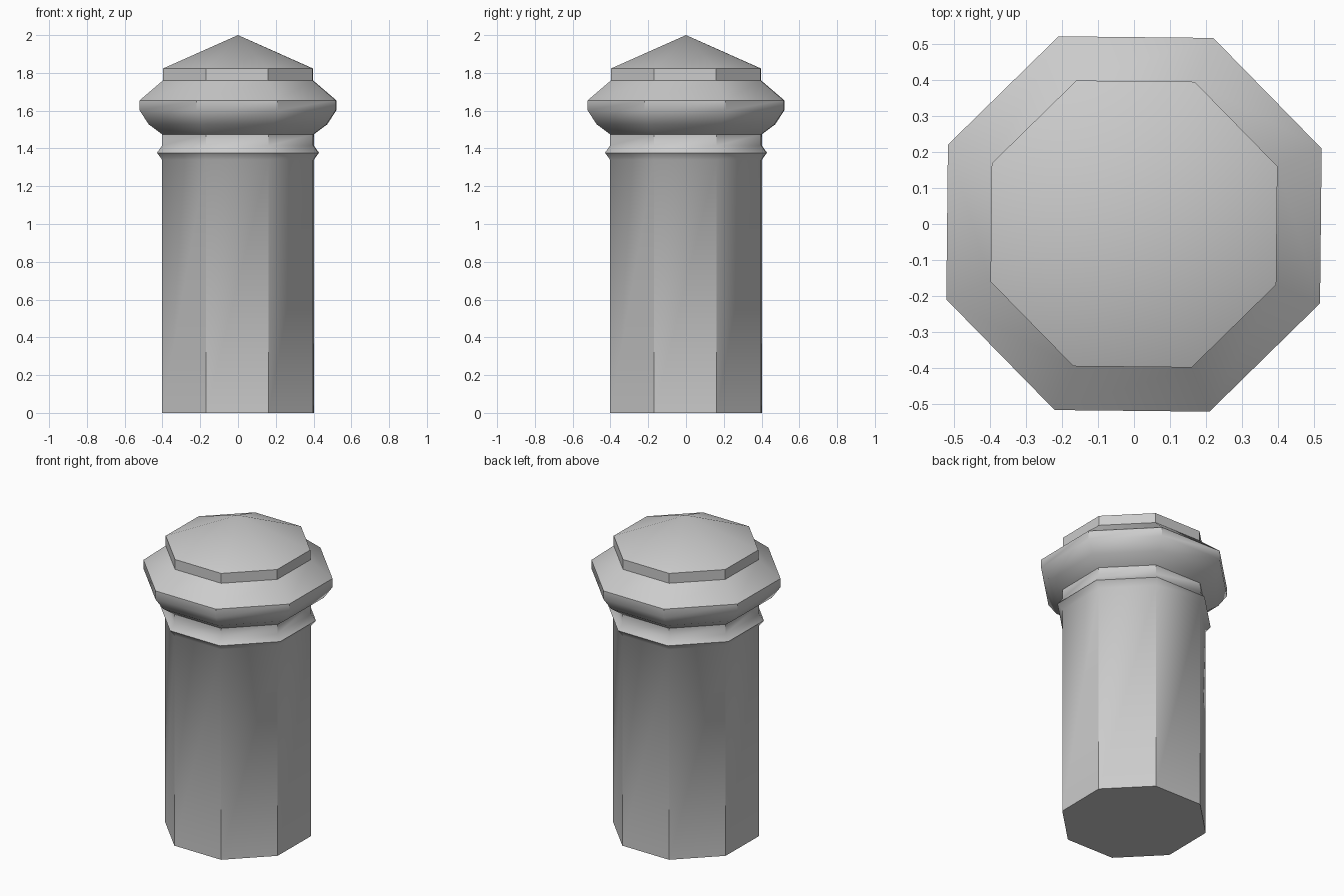
import bpy, bmesh, math

if "Cube" in bpy.data.objects:
    bpy.data.objects.remove(bpy.data.objects["Cube"])

SIDES = 8
TWIST = math.radians(-0.6)

# Post outline: (distance from axis to flat face, height)
profile = [
    (0.40, 0.0), (0.40, 1.34),                   # shaft
    (0.427, 1.377), (0.40, 1.415),               # bead
    (0.40, 1.475), (0.47, 1.527),                # neck and flare
    (0.518, 1.60), (0.518, 1.655),               # collar band
    (0.396, 1.76), (0.396, 1.823),               # cap rim
]
APEX = 2.0


def ring(bm, apothem, z):
    r = apothem / math.cos(math.pi / SIDES)
    angles = [(i + 0.5) * 2 * math.pi / SIDES + TWIST for i in range(SIDES)]
    return [bm.verts.new((r * math.cos(a), r * math.sin(a), z)) for a in angles]


bm = bmesh.new()
rings = [ring(bm, a, z) for a, z in profile]

# Sides
for low, high in zip(rings, rings[1:]):
    for i in range(SIDES):
        j = (i + 1) % SIDES
        bm.faces.new((low[i], low[j], high[j], high[i]))

# Base and pointed cap
bm.faces.new(rings[0][::-1])
tip = bm.verts.new((0, 0, APEX))
for i in range(SIDES):
    bm.faces.new((rings[-1][i], rings[-1][(i + 1) % SIDES], tip))
bmesh.ops.recalc_face_normals(bm, faces=bm.faces[:])

mesh = bpy.data.meshes.new("octagonal_post")
bm.to_mesh(mesh)
bm.free()
post = bpy.data.objects.new("octagonal_post", mesh)
bpy.context.collection.objects.link(post)

# Soft mouldings and cap, crisp corners
bpy.context.view_layer.objects.active = post
post.select_set(True)
bpy.ops.object.shade_smooth_by_angle(angle=math.radians(38))
